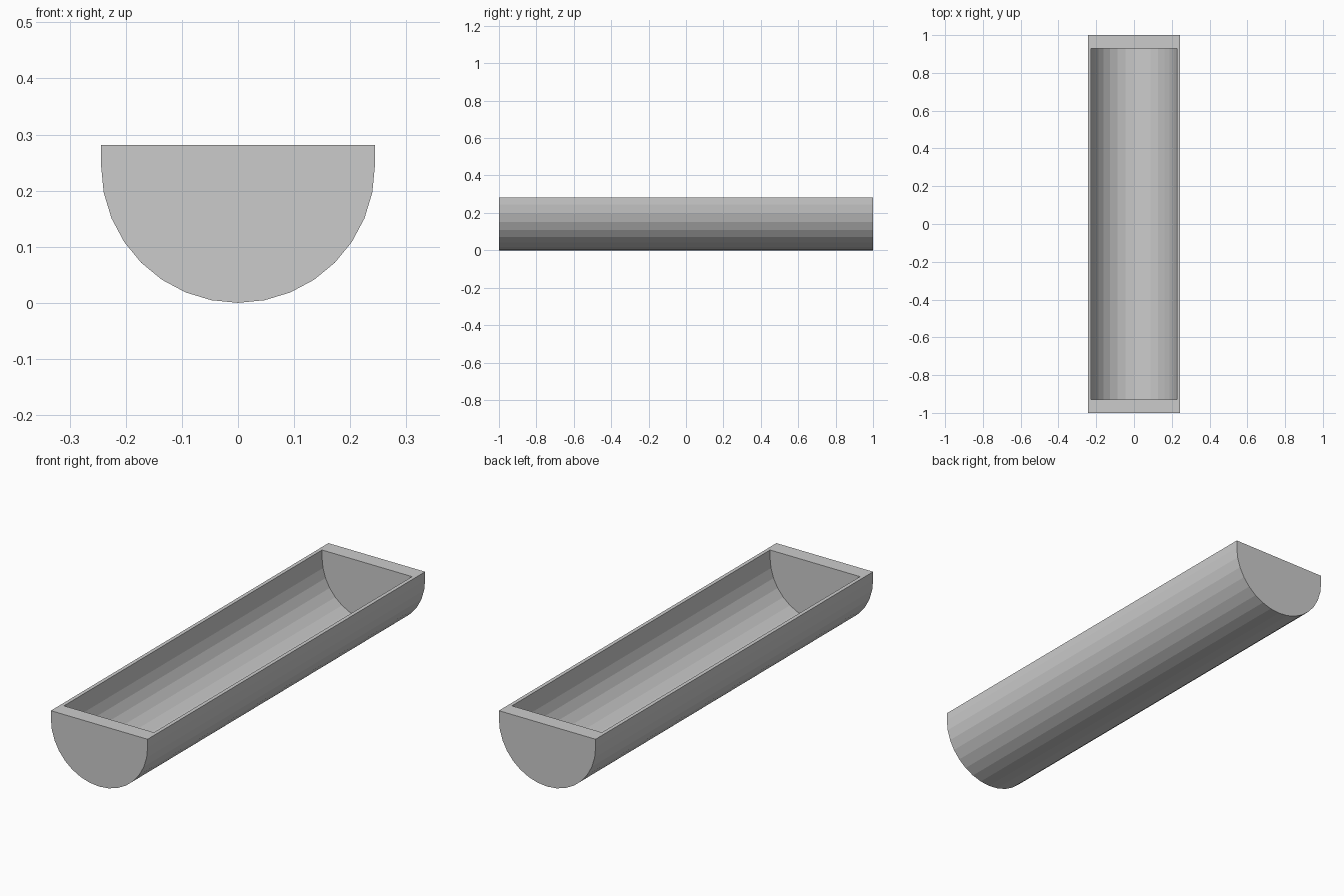
import bpy, bmesh, math

if "Cube" in bpy.data.objects:
    bpy.data.objects.remove(bpy.data.objects["Cube"])

R = 0.244        # outer radius of the half-round trough
TOP = 0.281      # rim height
INNER = 0.93     # hollow size relative to the outside
SEGS = 16        # facets around the half circle

grey = bpy.data.materials.new("plain grey")
grey.diffuse_color = (0.6, 0.6, 0.6, 1)
grey.use_nodes = True
grey.node_tree.nodes["Principled BSDF"].inputs["Base Color"].default_value = grey.diffuse_color


def section(bm, r, y):
    """Half-round section with short straight walls up to the rim."""
    pts = [(-r, TOP)]
    for i in range(SEGS + 1):
        a = math.pi * i / SEGS
        pts.append((-r * math.cos(a), R - r * math.sin(a)))
    pts.append((r, TOP))
    return [bm.verts.new((x, y, z)) for x, z in pts]


def shell(bm, r, half):
    """Curved wall plus two flat ends, open at the top."""
    f, b = section(bm, r, -half), section(bm, r, half)
    for i in range(len(f) - 1):
        bm.faces.new((f[i], f[i + 1], b[i + 1], b[i]))
    bm.faces.new(f)
    bm.faces.new(b[::-1])
    return [f[0], f[-1], b[-1], b[0]]


bm = bmesh.new()
outer = shell(bm, R, 1.0)
inner = shell(bm, R * INNER, INNER)
# Flat rim joining outside and hollow
for i in range(4):
    j = (i + 1) % 4
    bm.faces.new((outer[i], outer[j], inner[j], inner[i]))
bmesh.ops.recalc_face_normals(bm, faces=bm.faces[:])

mesh = bpy.data.meshes.new("trough")
bm.to_mesh(mesh)
bm.free()
mesh.materials.append(grey)
trough = bpy.data.objects.new("trough", mesh)
bpy.context.collection.objects.link(trough)
